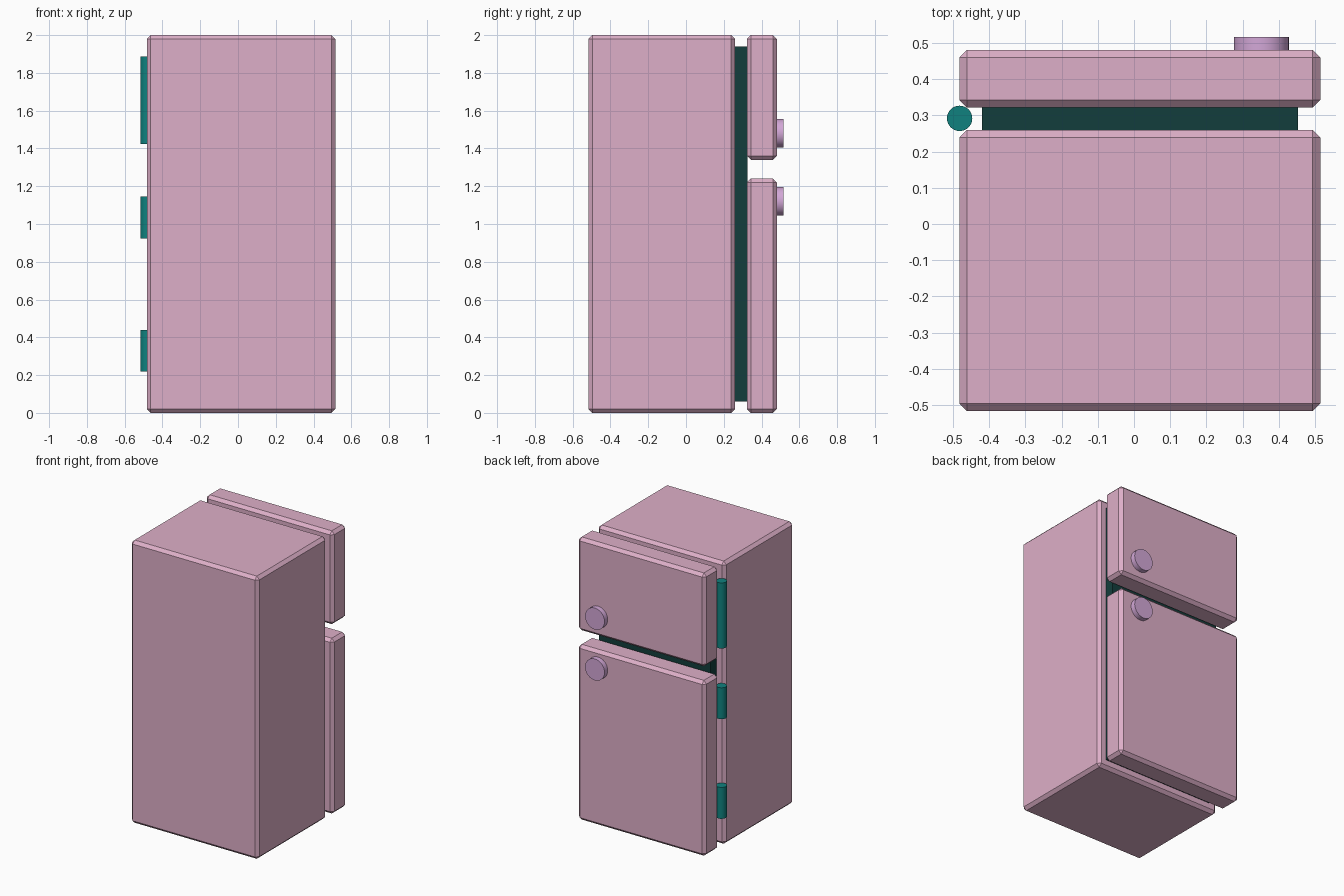
import bpy, bmesh, math
from mathutils import Matrix, Vector

if "Cube" in bpy.data.objects:
    bpy.data.objects.remove(bpy.data.objects["Cube"])


def material(name, rgb):
    m = bpy.data.materials.new(name)
    m.diffuse_color = (*rgb, 1)
    m.use_nodes = True
    m.node_tree.nodes["Principled BSDF"].inputs["Base Color"].default_value = m.diffuse_color
    return m


pink = material("pink enamel", (0.73, 0.43, 0.58))
lilac = material("lilac", (0.65, 0.39, 0.68))
teal = material("teal", (0.005, 0.22, 0.21))
dark = material("dark green rubber", (0.006, 0.048, 0.045))


def finish(name, bm, mat):
    me = bpy.data.meshes.new(name)
    bm.to_mesh(me)
    bm.free()
    me.materials.append(mat)
    ob = bpy.data.objects.new(name, me)
    bpy.context.collection.objects.link(ob)
    return ob


def box(name, lo, hi, mat, chamfer=0):
    lo, hi = Vector(lo), Vector(hi)
    bm = bmesh.new()
    bmesh.ops.create_cube(bm, size=1, matrix=Matrix.Translation((lo + hi) / 2)
                          @ Matrix.Diagonal((*(hi - lo), 1)))
    if chamfer:
        bmesh.ops.bevel(bm, geom=bm.edges[:], offset=chamfer, segments=1,
                        affect='EDGES')
    return finish(name, bm, mat)


def cylinder(name, centre, radius, depth, mat, along_y=False):
    bm = bmesh.new()
    mtx = Matrix.Translation(centre)
    if along_y:
        mtx = mtx @ Matrix.Rotation(math.pi / 2, 4, 'X')
    bmesh.ops.create_cone(bm, cap_ends=True, segments=32, radius1=radius,
                          radius2=radius, depth=depth, matrix=mtx)
    for f in bm.faces:
        f.smooth = len(f.verts) == 4
    for e in bm.edges:
        e.smooth = all(f.smooth for f in e.link_faces)
    return finish(name, bm, mat)


# Cabinet and the rubber seal behind the doors
X0, X1, CH = -0.483, 0.515, 0.021
box("cabinet", (X0, -0.517, 0), (X1, 0.26, 2), pink, CH)
box("door_seal", (-0.42, 0.255, 0.06), (0.454, 0.326, 1.94), dark)

# Doors, each with a round knob
for name, z0, z1, knob_z in (("fridge", 0, 1.24, 1.12),
                             ("freezer", 1.34, 2, 1.48)):
    box(name + "_door", (X0, 0.322, z0), (X1, 0.481, z1), pink, CH)
    cylinder(name + "_knob", (0.352, 0.493, knob_z), 0.076, 0.048, lilac, True)

# Hinge barrels
for name, z0, z1 in (("lower_hinge", 0.218, 0.44), ("middle_hinge", 0.923, 1.145),
                     ("upper_hinge", 1.423, 1.887)):
    cylinder(name, (-0.482, 0.292, (z0 + z1) / 2), 0.035, z1 - z0, teal)
